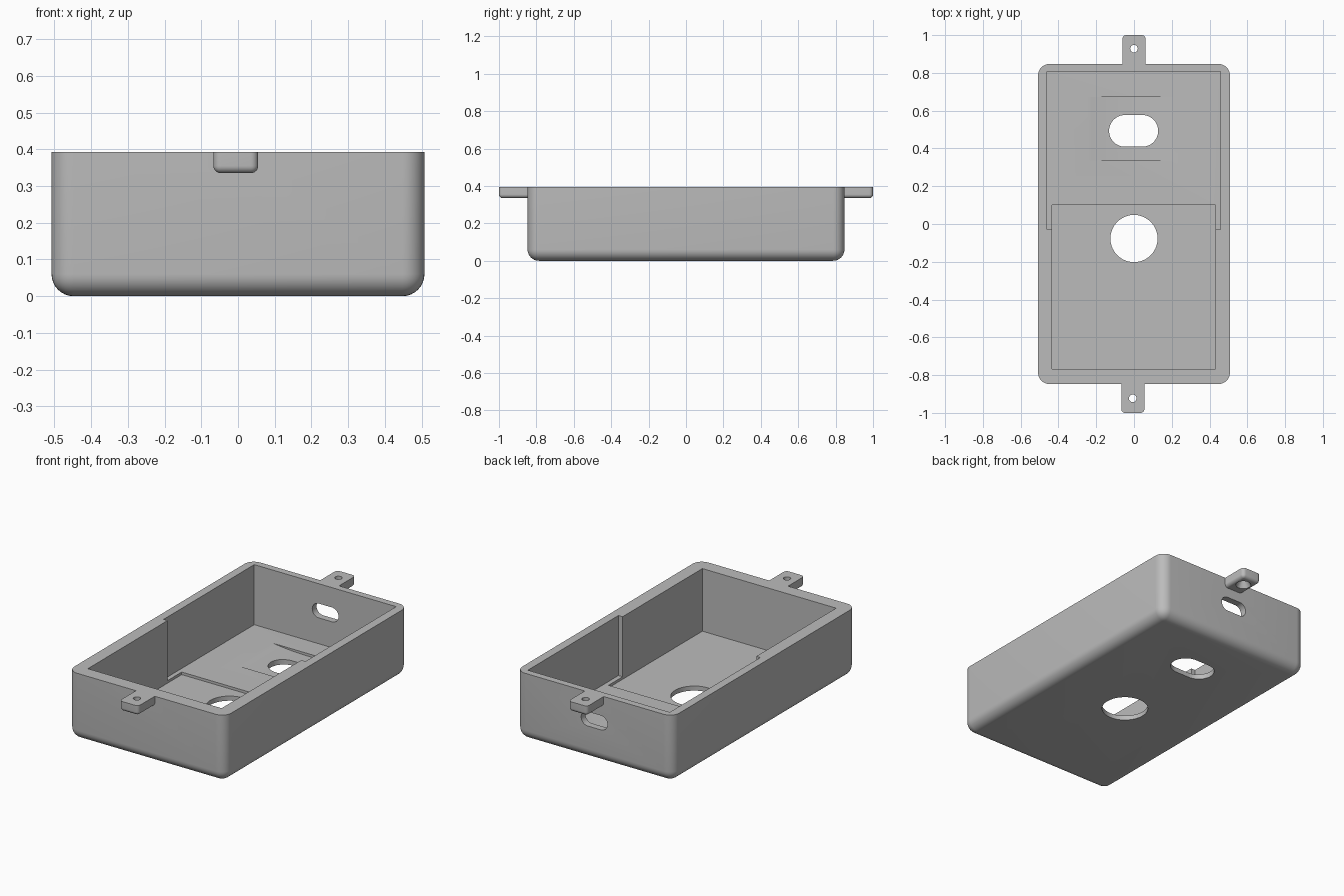
import bpy, bmesh, math
from mathutils import Matrix

if "Cube" in bpy.data.objects:
    bpy.data.objects.remove(bpy.data.objects["Cube"])

H = 0.393                      # height of the open rim
grey = bpy.data.materials.new("plain grey")
grey.diffuse_color = (0.5, 0.5, 0.5, 1)
grey.use_nodes = True
grey.node_tree.nodes["Principled BSDF"].inputs["Base Color"].default_value = grey.diffuse_color


def add(name, bm):
    bmesh.ops.recalc_face_normals(bm, faces=bm.faces)
    me = bpy.data.meshes.new(name)
    bm.to_mesh(me)
    bm.free()
    me.materials.append(grey)
    ob = bpy.data.objects.new(name, me)
    bpy.context.collection.objects.link(ob)
    return ob


def block(name, x, y, z, radius=0, keep_sharp=None):
    """Box between limits; edges not matching keep_sharp are rounded."""
    bm = bmesh.new()
    bmesh.ops.create_cube(bm, size=1)
    for v in bm.verts:
        v.co = [lim[0] if c < 0 else lim[1] for c, lim in zip(v.co, (x, y, z))]
    if radius:
        edges = [e for e in bm.edges if not keep_sharp(e)]
        bmesh.ops.bevel(bm, geom=edges, offset=radius, segments=8,
                        profile=0.5, affect='EDGES')
    return add(name, bm)


def prism(name, outline, start, end, along_y=False):
    """Extrude an outline along z, or an x-z outline along y."""
    bm = bmesh.new()
    place = (lambda a, b, c: (a, c, b)) if along_y else (lambda a, b, c: (a, b, c))
    low = [bm.verts.new(place(a, b, start)) for a, b in outline]
    high = [bm.verts.new(place(a, b, end)) for a, b in outline]
    bm.faces.new(low)
    bm.faces.new(high)
    n = len(outline)
    for i in range(n):
        j = (i + 1) % n
        bm.faces.new((low[i], low[j], high[j], high[i]))
    return add(name, bm)


def pill(cx, cy, half_w, r, n=20):
    """Outline with round ends; a circle when half_w equals r."""
    d = half_w - r
    pts = []
    for side, a0 in ((1, -math.pi / 2), (-1, math.pi / 2)):
        last = n if d == 0 else n + 1
        for i in range(last):
            a = a0 + math.pi * i / n
            pts.append((cx + side * d + r * math.cos(a), cy + r * math.sin(a)))
    return pts


def combine(target, tool, operation):
    mod = target.modifiers.new("join", 'BOOLEAN')
    mod.operation = operation
    mod.solver = 'EXACT'
    mod.object = tool
    bpy.context.view_layer.objects.active = target
    bpy.ops.object.modifier_apply(modifier=mod.name)
    bpy.data.objects.remove(tool, do_unlink=True)


def at_top(e):
    return all(v.co.z > H - 1e-4 for v in e.verts)


# Outer shell: rounded upright corners and underside, sharp rim
case = block("open_case", (-0.508, 0.508), (-0.847, 0.847), (0, H), 0.06, at_top)

# Mounting tabs on the front and back walls
for side, cx in ((-1, -0.006), (1, 0.0)):
    y = sorted((side * 0.82, side * 1.0))
    tab = block("mounting_tab", (cx - 0.061, cx + 0.061), y, (0.335, H), 0.02,
                lambda e: at_top(e) or all(abs(v.co.y) < 0.83 for v in e.verts))
    combine(case, tab, 'UNION')

# Cavity: wider, slightly shallower back and narrower, deeper front
cutters = [
    block("back_cavity", (-0.46, 0.458), (-0.03, 0.807), (0.042, 0.6)),
    block("front_cavity", (-0.434, 0.431), (-0.767, 0.1), (0.027, 0.7)),
]

# Shallow curved scoop in the back floor
cx, half, depth, floor = -0.015, 0.228, 0.015, 0.042
arc = [(cx + half * t / 12, floor - depth * (1 - (t / 12) ** 2)) for t in range(-12, 13)]
arc += [(cx + half, floor + 0.05), (cx - half, floor + 0.05)]
cutters.append(prism("floor_scoop", arc, 0.335, 0.673, True))

# Floor openings and the cable slot in the back wall
cutters.append(prism("round_opening", pill(0, -0.077, 0.125, 0.125), -0.1, 0.2))
cutters.append(prism("floor_slot", pill(-0.002, 0.493, 0.13, 0.084), -0.1, 0.2))
cutters.append(prism("cable_slot", pill(0, 0.235, 0.085, 0.042), 0.7, 0.95, True))

# Screw holes, widening towards the underside
for cx, cy in ((-0.007, -0.923), (0.0, 0.928)):
    cutters.append(prism("screw_hole", pill(cx, cy, 0.02, 0.02), 0.3, 0.5))
    bm = bmesh.new()
    bmesh.ops.create_cone(bm, cap_ends=True, segments=32, radius1=0.044, radius2=0.016,
                          depth=0.05, matrix=Matrix.Translation((cx, cy, 0.355)))
    cutters.append(add("screw_countersink", bm))

for c in cutters:
    combine(case, c, 'DIFFERENCE')

# Smooth rounded areas, keep real edges crisp
bpy.ops.object.select_all(action='DESELECT')
case.select_set(True)
bpy.context.view_layer.objects.active = case
bpy.ops.object.shade_smooth_by_angle(angle=math.radians(25))
